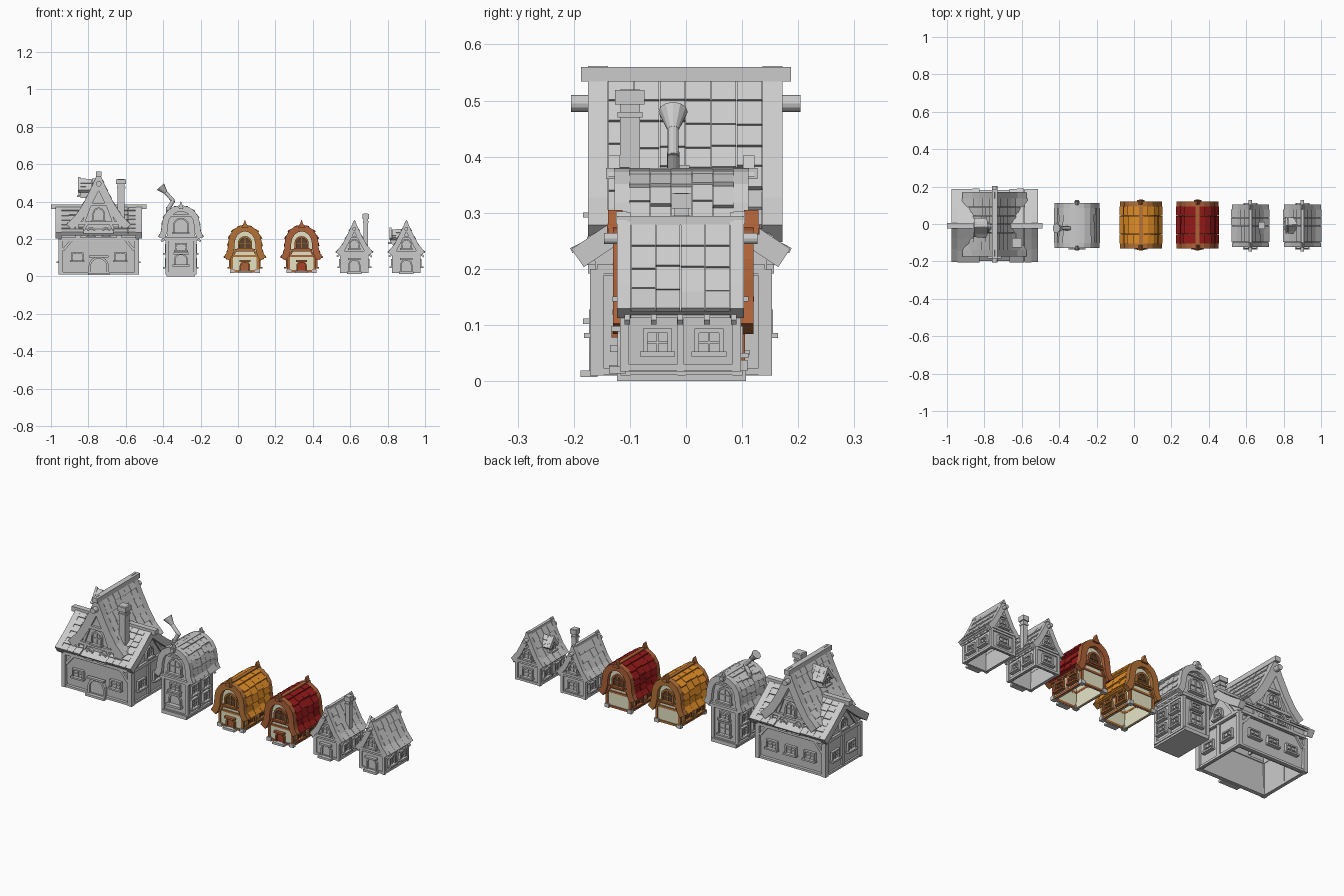
import bpy, bmesh, math, random
from mathutils import Matrix, Vector

if "Cube" in bpy.data.objects:
    bpy.data.objects.remove(bpy.data.objects["Cube"])

random.seed(4)
PARTS = {}
H = ""            # current house name
WOOD, WALL, DARK = (.46, .17, .04, 1), (.78, .77, .56, 1), (.10, .06, .03, 1)
WOOD2 = (.42, .12, .04, 1)
PAL = {"orange_house": dict(walls=WALL, timber=WOOD, trim=WOOD, boards=WOOD, slab=WOOD, glass=DARK, doors=WOOD2,
                            tiles=(.75, .27, .02, 1)),
       "red_house": dict(walls=WALL, timber=WOOD2, trim=WOOD2, boards=WOOD2, slab=WOOD2, glass=DARK,
                         doors=(.40, .05, .02, 1), tiles=(.30, .01, .01, 1))}


def part(name):
    return PARTS.setdefault((H, name), bmesh.new())


def at(x, y, deg=0, z=0):
    return Matrix.Translation((x, y, z)) @ Matrix.Rotation(math.radians(deg), 4, 'Z')


def box(p, M, c, s, ry=0):
    m = M @ Matrix.Translation(c) @ Matrix.Rotation(ry, 4, 'Y') @ Matrix.Diagonal((*s, 1))
    bmesh.ops.create_cube(part(p), size=1, matrix=m)


def beam(p, M, a, b, y, w=.014, d=.014):
    dx, dz = b[0] - a[0], b[1] - a[1]
    box(p, M, ((a[0] + b[0]) / 2, y, (a[1] + b[1]) / 2), (math.hypot(dx, dz), d, w), -math.atan2(dz, dx))


def tube(p, a, b, r0, r1, n=12):
    a, b = Vector(a), Vector(b)
    m = Matrix.Translation((a + b) / 2) @ (b - a).to_track_quat('Z', 'Y').to_matrix().to_4x4()
    bmesh.ops.create_cone(part(p), cap_ends=True, segments=n, radius1=r0, radius2=r1, depth=(b - a).length, matrix=m)


def prism(p, M, pts, y0, y1, bottom=True):
    bm = part(p)
    f = [bm.verts.new(M @ Vector((x, y0, z))) for x, z in pts]
    k = [bm.verts.new(M @ Vector((x, y1, z))) for x, z in pts]
    n = len(pts)
    bm.faces.new(f)
    bm.faces.new(k[::-1])
    for i in range(n if bottom else n - 1):
        j = (i + 1) % n
        bm.faces.new((f[j], f[i], k[i], k[j]))


def offset(pts, d):
    out = []
    for i, p in enumerate(pts):
        ns = []
        for a, b in ((i - 1, i), (i, i + 1)):
            if a >= 0 and b < len(pts):
                t = Vector(pts[b]) - Vector(pts[a])
                ns.append(Vector((-t.y, t.x)).normalized())
        n = sum(ns, Vector((0, 0))).normalized()
        q = Vector(p) + n * d / max(.4, n.dot(ns[0]))
        out.append((q.x, q.y))
    return out


def band(p, M, a, b, y0, y1):
    # strip between two polylines, given depth
    bm = part(p)
    r = [[bm.verts.new(M @ Vector((q[0], y, q[1]))) for q, y in ((u, y0), (v, y0), (v, y1), (u, y1))]
         for u, v in zip(a, b)]
    for s, t in zip(r, r[1:]):
        for i in range(4):
            j = (i + 1) % 4
            bm.faces.new((s[i], s[j], t[j], t[i]))
    bm.faces.new(r[0])
    bm.faces.new(r[-1][::-1])


def full(half):
    return [(-x, z) for x, z in half[:0:-1]] + list(half)


def tiles(M, half, y0, y1, cols, step, skip=0):
    segs = list(zip(half, half[1:]))
    total = sum(math.dist(a, b) for a, b in segs)
    rows = max(2, round(total / step))
    step, cw = total / rows, (y1 - y0) / cols
    for side in (1, -1):
        for c in range(cols):
            y = y0 + cw * (c + .5)
            if abs(y) < skip:
                continue
            for r in range(rows):
                s = step * (r + .45) + (random.uniform(-.006, .006) if 0 < r < rows - 1 else 0)
                for a, b in segs:
                    L = math.dist(a, b)
                    if s <= L:
                        break
                    s -= L
                t = (Vector(b) - Vector(a)) / L
                q = Vector(a) + t * s + Vector((-t.y, t.x)) * .004
                ang = -math.atan2(t.y, t.x) - .12
                box("tiles", M, (side * q.x, y, q.y), (step * 1.2, cw * .97, .008 + random.random() * .002), side * ang)


def roof(M, half, y0, y1, cols, step, bw=.025, bt=.024, skip=0):
    line = full(half)
    band("slab", M, line, offset(line, -.01), y0 + .005, y1 - .005)
    for a, b in ((y0, y0 + bw), (y1 - bw, y1)):
        band("boards", M, offset(line, .009), offset(line, -bt), a, b)
    tiles(M, half, y0 + bw, y1 - bw, cols, step, skip)


def walls(M, half, w0, w1, z0, ze, d):
    top = [p for p in offset(full(half), -.013) if p[1] > ze + .004 and abs(p[0]) < w1]
    prism("walls", M, [(-w0, z0), (-w1, ze)] + top + [(w1, ze), (w0, z0)], -d, d, False)


def opening(M, x, z, w, h, y, arch=False, door=False, f=.008):
    # framed window or door on a wall facing local -y
    pts = [(x - w, z), (x - w, z + h), (x + w, z + h), (x + w, z)]
    if arch:
        pts = [(x - w, z)] + [(x - w * math.cos(t * math.pi / 8), z + h - w + w * math.sin(t * math.pi / 8))
                              for t in range(9)] + [(x + w, z)]
    prism("doors" if door else "glass", M, pts, y - .003, y + .004)
    band("trim", M, offset(pts, f), pts, y - .012, y + .004)
    if door:
        box("steps", M, (x, y - .012, z + .003), (2 * w + .03, .03, .012))
        box("trim", M, (x, y - .014, z + h + f), (2 * w + .02, .018, .01))
    else:
        box("trim", M, (x, y - .01, z - .004), (2 * w + .026, .022, .009))
        box("trim", M, (x, y - .004, z + h / 2), (.004, .008, h))
        box("trim", M, (x, y - .004, z + h * .5), (2 * w, .008, .004))


def frame(M, w, d, z0, ze, t=.016, mid=True):
    # corner posts, sill and top beams, side centre posts
    for sx in (-1, 1):
        for sy in (-1, 1):
            box("timber", M, (sx * w, sy * d, (z0 + ze) / 2), (t, t, ze - z0))
        for z in (z0 + .007, ze - .006):
            box("timber", M, (sx * w, 0, z), (t * .8, 2 * d, .012))
        if mid:
            box("timber", M, (sx * w, 0, (z0 + ze) / 2), (t * .7, t * .8, ze - z0))
        for z in (z0 + .007, ze - .006):
            box("timber", M, (0, sx * d, z), (2 * w, t * .8, .012))


def rafters(M, x, z, d, n):
    for s in (-1, 1):
        for i in range(n):
            box("timber", M, (s * x, -d + 2 * d * i / (n - 1), z), (.04, .01, .01), s * .7)


def dormer(M, half, y0, y1, w, h):
    roof(M, half, y0, y1, 3, .022, .012, .01)
    prism("walls", M, [(-w, 0), (-w, h), (0, half[0][1] - .012), (w, h), (w, 0)], y0 + .014, y1)
    opening(M, 0, .012, w * .5, h * .8, y0 + .014, f=.004)


def chimney(x, y, z0, z1, w):
    box("chimney", at(x, y), (0, 0, (z0 + z1) / 2), (w, w, z1 - z0))
    box("chimney", at(x, y), (0, 0, z1 - .014), (w * 1.45, w * 1.45, .026))
    box("chimney", at(x, y), (0, 0, z1 - .045), (w * 1.25, w * 1.25, .01))


# ---- large cross-gabled house
H = "large_house"
X, Y = -.745, -.009
M, C = at(X, 0), at(X, Y, 90)
main = [(0, .54), (.035, .463), (.075, .385), (.115, .322), (.165, .272)]
cross = [(0, .372), (.06, .322), (.12, .275), (.19, .228)]
roof(M, main, -.175, .172, 6, .046, .036, .034)
roof(C, cross, -.232, .232, 10, .04, .034, .03, skip=.09)
walls(at(X, Y), main, .105, .12, .2, .31, .152)
walls(C, cross, .143, .155, .01, .24, .203)
box("ridge", M, (0, 0, .547), (.03, .374, .026))
box("ridge", C, (0, 0, .372), (.03, .51, .026))
tube("ridge", (X, -.205, .495), (X, .204, .495), .015, .015)
frame(at(X, Y), .203, .15, .01, .2, .024)
for a in (0, 180):
    F = at(X, Y, a)
    for z, w in ((.2, .4), (.285, .24), (.385, .14)):
        box("timber", F, (0, -.156, z), (w, .02, .016))
    for s in (-1, 1):
        beam("timber", F, (s * .11, .2), (s * .06, .285), -.156)
        beam("timber", F, (s * .08, .29), (s * .045, .385), -.156)
        beam("timber", F, (s * .19, .14), (s * .14, .2), -.154)
        box("timber", F, (s * .115, -.156, .245), (.016, .018, .09))
        opening(F, s * .115, .085, .026, .035, -.152)
        opening(F, s * .04, .215, .013, .042, -.154, True)
    opening(F, 0, .30, .024, .06, -.154, True)
    if a:
        opening(F, 0, .085, .026, .035, -.152)
    else:
        opening(F, 0, .01, .042, .085, -.152, True, True, .012)
for a in (90, -90):
    F = at(X, Y, a)
    box("timber", F, (0, -.206, .2), (.3, .02, .016))
    for s in (-1, 1):
        opening(F, s * .07, .08, .026, .04, -.204)
        beam("timber", F, (s * .12, .2), (s * .04, .31), -.206)
    opening(F, 0, .225, .022, .05, -.204, True)
dormer(at(X - .025, -.02, -90, .42), [(0, .095), (.022, .06), (.044, .035)], -.085, .03, .03, .04)
chimney(-.625, -.1, .3, .52, .036)

# ---- tower house with barrel roof and bent flue
H = "tower_house"
X, Y = -.305, -.008
M = at(X, Y)
barrel = [(0, .372), (.035, .364), (.065, .345), (.085, .315), (.093, .28), (.097, .24), (.112, .208)]
roof(M, barrel, -.119, .119, 5, .035, .026, .024)
walls(M, barrel, .07, .076, .01, .215, .1)
frame(M, .073, .1, .01, .2, .018)
box("foundation", M, (0, 0, .01), (.152, .23, .02))
box("ridge", M, (0, 0, .37), (.022, .27, .02))
rafters(M, .09, .2, .095, 5)
for a in (0, 180):
    F = at(X, Y, a)
    prism("ridge", F, [(-.014, .365), (0, .402), (.014, .365)], -.13, -.11)
    box("timber", F, (0, -.102, .2), (.18, .024, .016))
    opening(F, 0, .235, .034, .07, -.1, True)
    box("timber", F, (0, -.104, .325), (.1, .014, .01))
    opening(F, 0, .055, .03, .06, -.1, arch=not a, door=not a)
    opening(F, 0, .14, .024, .03, -.1)
for a in (90, -90):
    for s in (-1, 1):
        for z in (.05, .125):
            opening(at(X, Y, a), s * .05, z, .02, .04, -.074)
tube("flue", (-.37, -.023, .31), (-.372, -.023, .37), .013, .013)
tube("flue", (-.372, -.023, .362), (-.345, -.023, .408), .011, .011)
tube("flue", (-.343, -.023, .4), (-.39, -.023, .452), .01, .01)
tube("flue", (-.386, -.023, .448), (-.415, -.023, .48), .01, .026)

# ---- two coloured barrel-roofed cottages
arch = [(0, .268), (.03, .26), (.056, .242), (.074, .214), (.081, .18), (.083, .148), (.09, .122), (.105, .098)]
for H, X in (("orange_house", .037), ("red_house", .34)):
    M = at(X, -.005)
    roof(M, arch, -.125, .125, 4, .036, .026, .026)
    walls(M, arch, .068, .074, .02, .12, .105)
    frame(M, .07, .103, .02, .115, .014)
    box("boards", M, (0, 0, .27), (.02, .272, .018))
    rafters(M, .085, .105, .095, 5)
    for a in (0, 180):
        F = at(X, -.005, a)
        prism("boards", F, [(-.02, .262), (-.008, .28), (0, .305), (.008, .28), (.02, .262)], -.134, -.108)
        opening(F, 0, .15, .028, .055, -.105, True, f=.01)
        box("timber", F, (0, -.11, .14), (.11, .02, .012))
        for s in (-1, 1):
            beam("timber", F, (s * .07, .1), (s * .05, .135), -.108, .01)
            box("foundation", F, (s * .068, -.104, .028), (.026, .022, .02))
        if not a:
            opening(F, 0, .02, .02, .055, -.105, True, True)
    for a in (90, -90):
        for s in (-1, 1):
            opening(at(X, -.005, a), s * .05, .05, .022, .038, -.072)

# ---- two small gabled cottages
gable = [(0, .28), (.028, .222), (.056, .168), (.092, .124)]
for H, X in (("chimney_cottage", .622), ("dormer_cottage", .9)):
    M = at(X, -.01)
    roof(M, gable, -.113, .113, 4, .042, .025, .018)
    walls(M, gable, .066, .072, .017, .135, .1)
    frame(M, .069, .1, .017, .125, .016)
    box("ridge", M, (0, 0, .286), (.016, .226, .016))
    tube("ridge", (X, -.146, .254), (X, .127, .254), .01, .01)
    rafters(M, .078, .118, .095, 5)
    for a in (0, 180):
        F = at(X, -.01, a)
        prism("ridge", F, [(-.012, .28), (0, .302), (.012, .28)], -.115, -.095)
        opening(F, 0, .15, .02, .042, -.1, True)
        box("timber", F, (0, -.104, .13), (.15, .016, .012))
        box("timber", F, (0, -.104, .21), (.06, .014, .01))
        for s in (-1, 1):
            beam("timber", F, (s * .06, .13), (s * .03, .2), -.103, .01)
        if a:
            opening(F, 0, .05, .024, .04, -.1)
        else:
            opening(F, 0, .017, .024, .068, -.1, True, True)
    for a in (90, -90):
        for s in (-1, 1):
            opening(at(X, -.005, a), s * .046, .052, .018, .034, -.07)
    if H == "chimney_cottage":
        chimney(.683, -.008, .15, .335, .025)
    else:
        dormer(at(X - .02, -.008, -90, .17), [(0, .075), (.018, .05), (.036, .03)], -.07, .02, .024, .034)

# ---- turn the collected parts into objects
for (h, p), bm in PARTS.items():
    bmesh.ops.recalc_face_normals(bm, faces=bm.faces)
    me = bpy.data.meshes.new(f"{h}_{p}")
    bm.to_mesh(me)
    bm.free()
    ob = bpy.data.objects.new(me.name, me)
    bpy.context.collection.objects.link(ob)
    if p == "walls":
        m = ob.modifiers.new("thickness", 'SOLIDIFY')
        m.thickness, m.offset = .01, -1
    col = PAL.get(h, {}).get(p)
    if col:
        mat = bpy.data.materials.new(f"{h}_{p}")
        mat.diffuse_color = col
        mat.use_nodes = True
        mat.node_tree.nodes["Principled BSDF"].inputs["Base Color"].default_value = mat.diffuse_color
        me.materials.append(mat)
